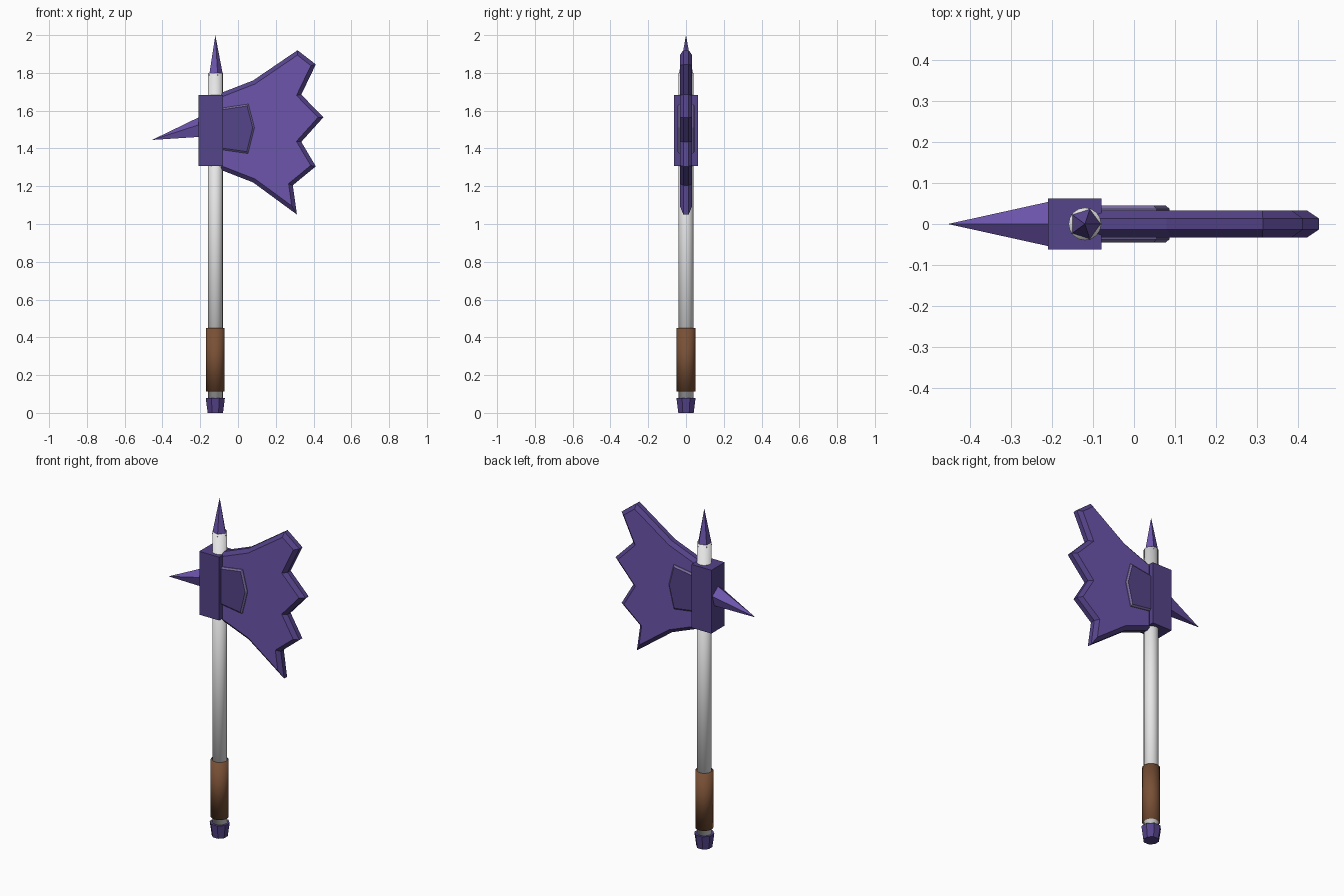
import bpy, bmesh
from math import pi, radians
from mathutils import Matrix, Vector

cube = bpy.data.objects.get("Cube")
if cube:
    bpy.data.objects.remove(cube)

POLE_X = -0.12


def material(name, rgb):
    m = bpy.data.materials.new(name)
    m.use_nodes = True
    m.diffuse_color = (*rgb, 1)
    m.node_tree.nodes["Principled BSDF"].inputs["Base Color"].default_value = (*rgb, 1)
    return m


light = material("bright violet", (0.15, 0.09, 0.41))
dark = material("deep violet", (0.09, 0.056, 0.25))
muted = material("muted violet", (0.19, 0.15, 0.34))
white = material("pale shaft", (0.8, 0.8, 0.8))
brown = material("brown leather", (0.19, 0.08, 0.036))


def finish(bm, name, mats, smooth=False):
    bmesh.ops.recalc_face_normals(bm, faces=bm.faces)
    for f in bm.faces:
        f.smooth = smooth
    mesh = bpy.data.meshes.new(name)
    bm.to_mesh(mesh)
    bm.free()
    for m in mats:
        mesh.materials.append(m)
    obj = bpy.data.objects.new(name, mesh)
    bpy.context.collection.objects.link(obj)
    return obj


def post(name, mat, sides, r_low, r_high, z0, z1, turn=0.0, smooth=False):
    """Upright cylinder or cone on the shaft axis."""
    bm = bmesh.new()
    bmesh.ops.create_cone(bm, cap_ends=True, segments=sides, radius1=r_low,
                          radius2=r_high, depth=z1 - z0,
                          matrix=Matrix.Translation((POLE_X, 0, (z0 + z1) / 2))
                          @ Matrix.Rotation(turn, 4, "Z"))
    return finish(bm, name, [mat], smooth)


def plate(name, outline, half, rim, rise, mats):
    """Slab cut from an x-z outline, with a bevelled rim on both broad sides."""
    bm = bmesh.new()
    base = bm.faces.new([bm.verts.new((x, -half, z)) for x, z in outline])
    ext = bmesh.ops.extrude_face_region(bm, geom=[base], use_keep_orig=True)
    moved = [g for g in ext["geom"] if isinstance(g, bmesh.types.BMVert)]
    bmesh.ops.translate(bm, verts=moved, vec=(0, 2 * half, 0))
    bmesh.ops.recalc_face_normals(bm, faces=bm.faces)
    bm.normal_update()
    caps = [f for f in bm.faces if abs(f.normal.y) > 0.9]
    bmesh.ops.inset_individual(bm, faces=caps, thickness=rim, depth=rise,
                               use_even_offset=True)
    bm.normal_update()
    for f in bm.faces:
        f.material_index = 0 if abs(f.normal.y) > 0.95 else 1
    return finish(bm, name, mats)


# Shaft, grip, pommel and top point
post("shaft", white, 16, 0.04, 0.04, 0.06, 1.80, smooth=True)
post("grip", brown, 16, 0.049, 0.049, 0.113, 0.45, smooth=True)
post("pommel", dark, 8, 0.044, 0.055, 0.0, 0.08, pi / 8)
post("top_point", light, 5, 0.041, 0.0, 1.785, 2.0, -pi / 2)

# Socket block that holds the blade
bm = bmesh.new()
bmesh.ops.create_cube(bm, size=1, matrix=Matrix.Translation((-0.145, 0, 1.495))
                      @ Matrix.Diagonal((0.13, 0.125, 0.375, 1)))
finish(bm, "socket_block", [dark])

# Rear spike, a five-sided cone drooping slightly
bm = bmesh.new()
tip = bm.verts.new((-0.455, 0, 1.445))
ring = []
for i in range(5):
    p = Matrix.Rotation(radians(72 * i), 3, "X") @ Vector((0, 0, 0.058))
    ring.append(bm.verts.new(p + Vector((-0.205, 0, 1.508))))
bm.faces.new(ring)
for i in range(5):
    bm.faces.new((ring[i], ring[(i + 1) % 5], tip))
finish(bm, "rear_spike", [light])

# Jagged blade
blade = [(-0.1, 1.69), (0.08, 1.76), (0.315, 1.92), (0.412, 1.845),
         (0.335, 1.685), (0.452, 1.565), (0.335, 1.435), (0.412, 1.305),
         (0.29, 1.205), (0.312, 1.05), (0.08, 1.22), (-0.1, 1.29)]
plate("blade", blade, 0.014, 0.021, 0.019, [light, dark])

# Raised panel on both sides of the blade
panel = [(-0.1, 1.612), (0.055, 1.635), (0.087, 1.51), (0.053, 1.373), (-0.1, 1.395)]
plate("blade_panel", panel, 0.037, 0.009, 0.008, [dark, muted])
